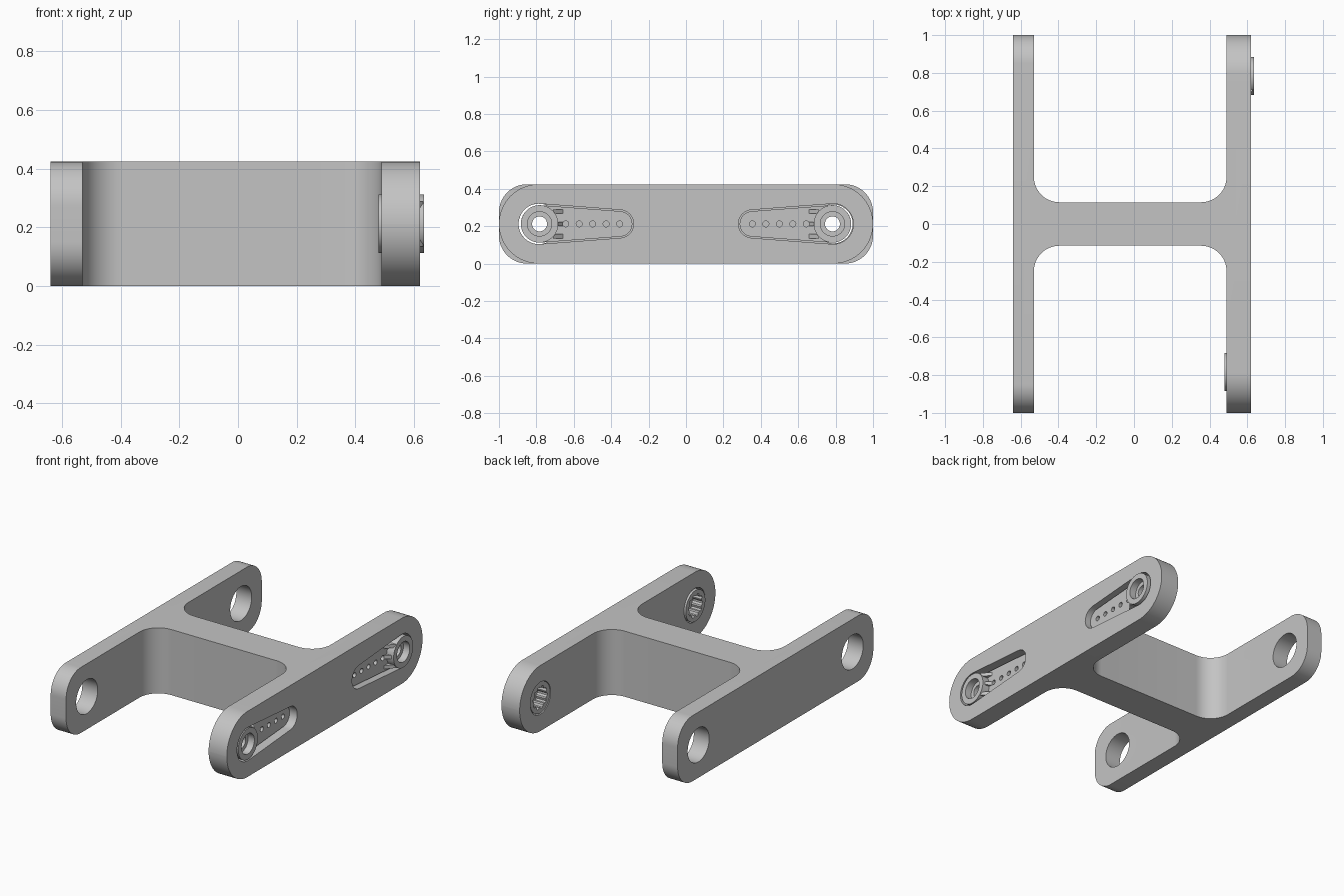
import bpy, bmesh, math

cube = bpy.data.objects.get("Cube")
if cube:
    bpy.data.objects.remove(cube)

grey = bpy.data.materials.new("plain grey")
grey.use_nodes = True
grey.diffuse_color = (0.55, 0.55, 0.55, 1)
grey.node_tree.nodes["Principled BSDF"].inputs["Base Color"].default_value = (0.55, 0.55, 0.55, 1)

H = 0.424           # height of the bracket
MID = H / 2         # height of the pivot axis
PIVOT = 0.787       # distance of the pivots from the centre


def arc(cx, cy, r, a0, a1, n=16):
    """Points on an arc, angles in degrees."""
    angles = [math.radians(a0 + (a1 - a0) * i / n) for i in range(n + 1)]
    return [(cx + r * math.cos(a), cy + r * math.sin(a)) for a in angles]


def circle(cy, r, cz=MID, n=48):
    return arc(cy, cz, r, 0, 360, n)[:-1]


def rounded_bar(r):
    """Side outline of an arm plate with corner radius r."""
    y, lo, hi = 1 - r, r, H - r
    pts = arc(y, lo, r, -90, 0) + arc(y, hi, r, 0, 90) + arc(-y, hi, r, 90, 180) + arc(-y, lo, r, 180, 270)
    return pts


def teardrop(y0, r0, y1, r1):
    """Tapered outline from a large circle to a small one."""
    side = 1 if y1 > y0 else -1
    length = abs(y1 - y0)
    phi = math.degrees(math.acos((r0 - r1) / length))
    pts = arc(0, 0, r0, phi, 360 - phi, 36) + arc(length, 0, r1, -phi, phi, 20)
    return [(y0 + side * a, MID + b) for a, b in pts]


def prism(name, pts, lo, hi, axis="x"):
    """Extrude a closed outline along the x, y-facing rib (z) or vertical axis."""
    place = (lambda p, t: (t, *p)) if axis == "x" else (lambda p, t: (*p, t))
    bm = bmesh.new()
    bottom = [bm.verts.new(place(p, lo)) for p in pts]
    top = [bm.verts.new(place(p, hi)) for p in pts]
    bm.faces.new(bottom)
    bm.faces.new(top)
    for i in range(len(pts)):
        j = (i + 1) % len(pts)
        bm.faces.new((bottom[i], bottom[j], top[j], top[i]))
    bmesh.ops.remove_doubles(bm, verts=bm.verts, dist=1e-5)
    bmesh.ops.recalc_face_normals(bm, faces=bm.faces)
    mesh = bpy.data.meshes.new(name)
    bm.to_mesh(mesh)
    bm.free()
    mesh.materials.append(grey)
    obj = bpy.data.objects.new(name, mesh)
    bpy.context.collection.objects.link(obj)
    return obj


def combine(obj, other, operation="DIFFERENCE"):
    """Apply a boolean and throw the helper away."""
    other.hide_render = True
    mod = obj.modifiers.new("boolean", "BOOLEAN")
    mod.operation, mod.solver, mod.object = operation, "EXACT", other
    bpy.context.view_layer.objects.active = obj
    bpy.ops.object.modifier_apply(modifier=mod.name)
    bpy.data.objects.remove(other)


def smooth(obj):
    bpy.ops.object.select_all(action="DESELECT")
    obj.select_set(True)
    bpy.context.view_layer.objects.active = obj
    bpy.ops.object.shade_smooth_by_angle(angle=math.radians(30))


# Bracket: two side plates joined by a filleted cross web
frame = prism("bracket_frame", rounded_bar(MID - 0.0005), 0.49, 0.62)
plain_plate = prism("plain_plate", rounded_bar(0.15), -0.64, -0.53)
R, Y = 0.135, 0.25
web = [(0.51, -Y), (0.51, Y)] + arc(0.49 - R, Y, R, 0, -90) + arc(-0.53 + R, Y, R, -90, -180)
web += [(-0.55, Y), (-0.55, -Y)] + arc(-0.53 + R, -Y, R, 180, 90) + arc(0.49 - R, -Y, R, 90, 0)
combine(frame, prism("web", web, 0, H, "z"), "UNION")
combine(frame, plain_plate, "UNION")

for side, word, shift in ((-1, "front", 0), (1, "back", 0.015)):
    y, tip = side * PIVOT, side * 0.355
    inner, outer = 0.48 + shift, 0.62 + shift
    floor, arm_top = 0.54 + shift, 0.57 + shift

    # Pivot holes and tapered pockets in the frame
    combine(frame, prism("cutter", circle(y, 0.11), -0.7, -0.5))
    combine(frame, prism("cutter", circle(y, 0.108 if side < 0 else 0.104), 0.4, 0.7))
    combine(frame, prism("cutter", teardrop(y, 0.108, tip, 0.075), floor, 0.7))

    # Horn arm with a row of small holes
    hub_y = y - side * 0.004
    arm = prism(word + "_horn_arm", teardrop(hub_y, 0.1, tip, 0.068), floor, arm_top)
    combine(arm, prism("cutter", circle(hub_y, 0.09), 0.4, 0.7))
    for i in range(5):
        combine(arm, prism("cutter", circle(side * (0.355 + 0.072 * i), 0.016, n=20), 0.4, 0.7))
    smooth(arm)

    # Hub with toothed socket, screw hole and counterbore
    hub = prism(word + "_horn_hub", circle(hub_y, 0.1), inner, outer)
    teeth = []
    for i in range(40):
        radius = 0.074 if i % 4 < 2 else 0.063
        teeth += arc(hub_y, MID, radius, i * 9, i * 9, 1)[:1]
    combine(hub, prism("cutter", teeth, 0.4, inner + 0.07))
    combine(hub, prism("cutter", circle(hub_y, 0.04), 0.4, 0.7))
    combine(hub, prism("cutter", circle(hub_y, 0.065), outer - 0.045, 0.7))
    smooth(hub)

    # Wedge ribs between hub and arm
    for k in (-1, 0, 1):
        y0 = hub_y - side * (0.09 if k == 0 else 0.072)
        y1 = y - side * 0.13
        rib = prism(word + "_horn_rib", [(arm_top, y0), (outer - 0.004, y0), (arm_top, y1)],
                    MID + k * 0.066 - 0.011, MID + k * 0.066 + 0.011, "z")

smooth(frame)
